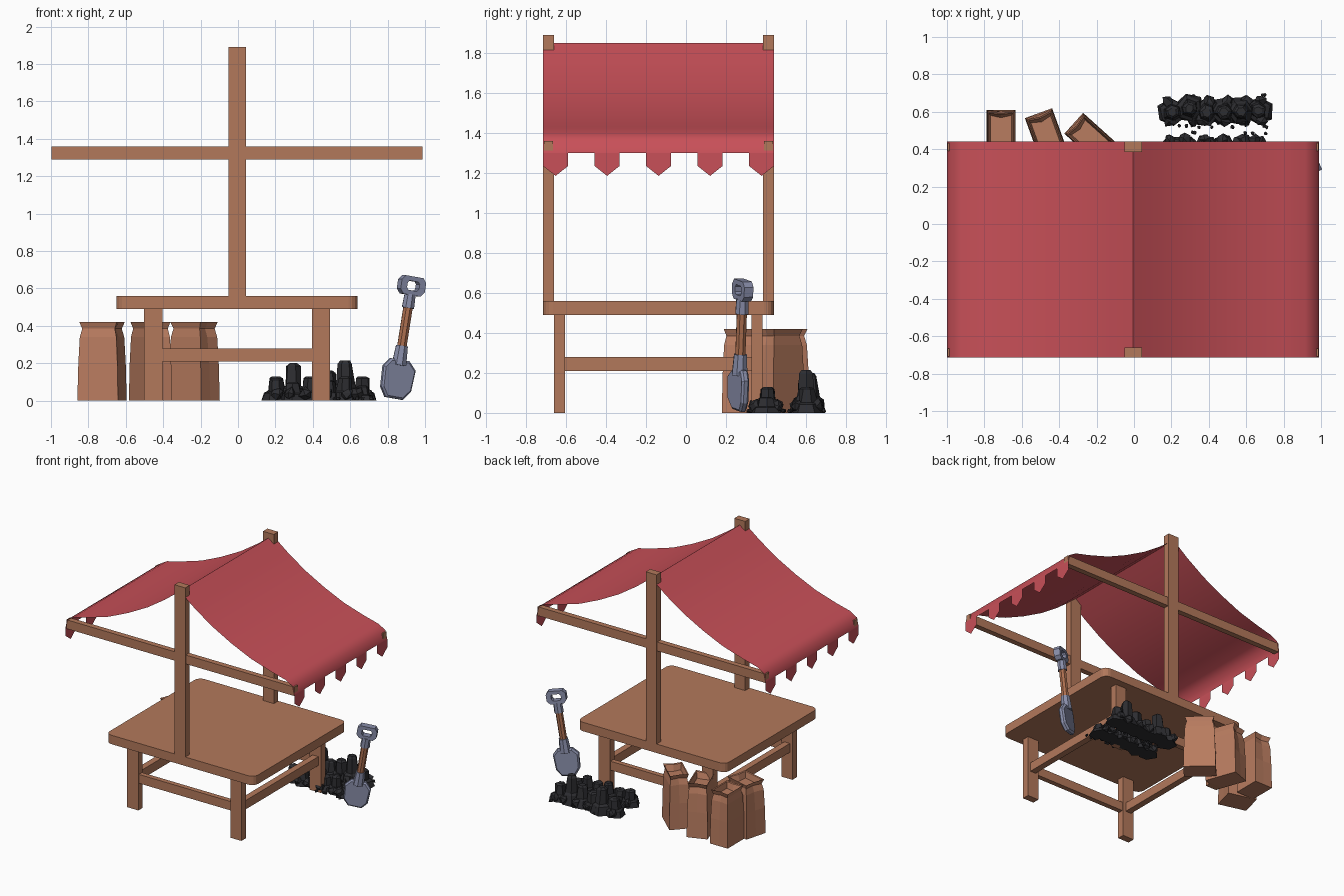
import bpy, bmesh, math, random
from mathutils import Matrix, Vector

random.seed(4)
cube = bpy.data.objects.get("Cube")
if cube:
    bpy.data.objects.remove(cube, do_unlink=True)


def material(name, rgb):
    m = bpy.data.materials.new(name)
    m.use_nodes = True
    m.diffuse_color = (*rgb, 1)
    m.node_tree.nodes["Principled BSDF"].inputs["Base Color"].default_value = (*rgb, 1)
    return m


WOOD = material("stall wood", (0.45, 0.19, 0.105))
CLOTH = material("red cloth", (0.58, 0.08, 0.098))
PAPER = material("brown paper", (0.48, 0.2, 0.115))
COAL = material("black coal", (0.026, 0.026, 0.03))
STEEL = material("blue grey steel", (0.25, 0.27, 0.4))
SHAFT = material("shaft wood", (0.42, 0.16, 0.08))
CX = -0.005  # centre line of the stall


def finish(name, bm, mat, matrix=None):
    if matrix:
        bm.transform(matrix)
    me = bpy.data.meshes.new(name)
    bm.to_mesh(me)
    bm.free()
    me.materials.append(mat)
    ob = bpy.data.objects.new(name, me)
    bpy.context.collection.objects.link(ob)
    return ob


def box(name, x, y, z, mat=WOOD, matrix=None, bevel=0):
    """Box from (low, high) pairs, with optional rounding of upright edges."""
    bm = bmesh.new()
    bmesh.ops.create_cube(bm, size=1)
    for v in bm.verts:
        v.co = [(a + b) / 2 + c * (b - a) for (a, b), c in zip((x, y, z), v.co)]
    if bevel:
        upright = [e for e in bm.edges if abs(e.verts[0].co.z - e.verts[1].co.z) > 0.01]
        bmesh.ops.bevel(bm, geom=upright, offset=bevel, segments=4, profile=0.5, affect='EDGES')
    return finish(name, bm, mat, matrix)


def loft(bm, rings):
    """Skin equal-length point rings and cap both ends."""
    loops = [[bm.verts.new(p) for p in r] for r in rings]
    n = len(loops[0])
    for a, b in zip(loops, loops[1:]):
        for i in range(n):
            bm.faces.new((a[i], a[(i + 1) % n], b[(i + 1) % n], b[i]))
    bm.faces.new(loops[0][::-1])
    bm.faces.new(loops[-1])


# Table top, posts, beams, legs and stretchers
box("table_top", (CX - 0.645, CX + 0.645), (-0.715, 0.44), (0.49, 0.56), bevel=0.05)
for label, y0, y1 in (("front", -0.715, -0.66), ("back", 0.385, 0.44)):
    box(label + "_post", (CX - 0.047, CX + 0.047), (y0, y1), (0.56, 1.89))
    box(label + "_beam", (CX - 0.992, CX + 0.992), (y0 + 0.006, y1 - 0.006), (1.29, 1.36))
for label, y0, y1 in (("front", -0.66, -0.605), ("back", 0.327, 0.382)):
    for side, s in (("left", 1), ("right", -1)):
        xs = sorted((CX + s * 0.4, CX + s * 0.497))
        box(f"{label}_{side}_leg", xs, (y0, y1), (0, 0.49))
    box(label + "_stretcher", (CX - 0.4, CX + 0.4), (y0 + 0.008, y1 - 0.008), (0.21, 0.28))
for side, s in (("left", 1), ("right", -1)):
    xs = sorted((CX + s * 0.425, CX + s * 0.475))
    box(side + "_stretcher", xs, (-0.605, 0.327), (0.21, 0.28))

# Sagging cloth canopy with hanging pointed tabs
half = [(0.13, 1.75), (0.28, 1.65), (0.45, 1.56), (0.62, 1.485),
        (0.8, 1.43), (0.92, 1.4), (0.98, 1.365), (0.995, 1.3)]
profile = [(-x, z) for x, z in reversed(half)] + [(0, 1.85)] + half
bm = bmesh.new()
strip = [[bm.verts.new((CX + x, y, z)) for y in (-0.715, 0.44)] for x, z in profile]
for a, b in zip(strip, strip[1:]):
    bm.faces.new((a[0], b[0], b[1], a[1]))
for s in (-1, 1):
    for i in range(5):
        y = -0.652 + i * 0.2575
        tab = [(-0.063, 1.3), (-0.063, 1.235), (0, 1.185), (0.063, 1.235), (0.063, 1.3)]
        bm.faces.new([bm.verts.new((CX + s * 0.995, y + dy, z)) for dy, z in tab][::s])
bm.normal_update()
for f in bm.faces:
    f.smooth = True
for e in bm.edges:
    e.smooth = len(e.link_faces) < 2 or e.calc_face_angle() < 1
finish("canopy", bm, CLOTH)


# Paper bags: tapered body, pinched neck, flared open mouth
def bag(name, x, y, width, depth, turn):
    bm = bmesh.new()
    rings = []
    for z, k, tuck in ((0, 1, 0), (0.2, 0.96, 0.02), (0.34, 0.9, 0.06), (0.385, 0.8, 0.1),
                       (0.42, 0.92, 0.06), (0.415, 0.84, 0.06), (0.37, 0.72, 0.1)):
        w, d = width / 2 * k, depth / 2 * k
        t = w * (1 - tuck * 1.6)  # side gussets fold inward
        rings.append([(-w, -d, z), (w, -d, z), (t, 0, z), (w, d, z), (-w, d, z), (-t, 0, z)])
    loft(bm, rings)
    finish(name, bm, PAPER, Matrix.Translation((x, y, 0)) @ Matrix.Rotation(math.radians(turn), 4, 'Z'))


bag("front_bag", -0.727, 0.295, 0.225, 0.18, -15)
bag("back_bag_1", -0.712, 0.505, 0.21, 0.155, -90)
bag("back_bag_2", -0.468, 0.475, 0.25, 0.155, -70)
bag("back_bag_3", -0.235, 0.46, 0.235, 0.15, -42)


# Coal heaps: rugged tapered lumps, loose chunks and pebbles
def lump(bm, x, y, r, h):
    n, turn = 6, random.random() * 6
    rings = []
    for k, z in ((1, 0), (0.85, 0.33), (0.62, 0.4), (0.5, 0.92), (0.3, 1)):
        rings.append([(x + r * k * random.uniform(0.85, 1.15) * math.cos(turn + i * math.tau / n),
                       y + r * k * random.uniform(0.85, 1.15) * math.sin(turn + i * math.tau / n),
                       h * z) for i in range(n)])
    loft(bm, rings)


def chunk(bm, x, y, z, r):
    m = Matrix.Translation((x, y, z)) @ Matrix.Rotation(random.random() * 6, 4, Vector((1, random.random(), 1)))
    made = bmesh.ops.create_icosphere(bm, subdivisions=1, radius=r, matrix=m)
    for v in made["verts"]:
        v.co += Vector([random.uniform(-0.2, 0.2) * r for _ in range(3)])
        v.co.z = max(v.co.z, 0)


heaps = {"back_coal": (0.605, 0.078, (0.13, 0.2, 0.13, 0.16, 0.215, 0.13)),
         "front_coal": (0.4, 0.07, (0.12, 0.1, 0.13, 0.11, 0.13, 0.08))}
for name, (y, r, heights) in heaps.items():
    bm = bmesh.new()
    for i, h in enumerate(heights):
        x = 0.205 + i * 0.092
        lump(bm, x, y + random.uniform(-0.015, 0.015), r, h)
        for s in (-1, 1):
            chunk(bm, x + random.uniform(-0.03, 0.03), y + s * 0.05, 0.035, 0.036)
    for i in range(14):
        x, s = random.uniform(0.17, 0.72), random.choice((-1, 1))
        chunk(bm, x, y + s * random.uniform(0.075, 0.09), 0.01, 0.011)
    finish(name, bm, COAL)

# Shovel leaning slightly to the left, built upright and then tilted
lean = (Matrix.Translation((0.832, 0.262, 0.012)) @ Matrix.Rotation(math.radians(9), 4, 'Y')
        @ Matrix.Rotation(math.radians(-2), 4, 'X') @ Matrix.Rotation(math.radians(25), 4, 'Z'))


def rod(name, z0, z1, r0, r1, mat):
    bm = bmesh.new()
    bmesh.ops.create_cone(bm, cap_ends=True, segments=8, radius1=r0, radius2=r1, depth=z1 - z0)
    finish(name, bm, mat, lean @ Matrix.Translation((0, 0, (z0 + z1) / 2)))


# Dished blade
outline = [(-0.05, 0), (0.05, 0), (0.088, 0.05), (0.095, 0.165), (0.055, 0.21),
           (-0.055, 0.21), (-0.095, 0.165), (-0.088, 0.05)]
bm = bmesh.new()
loft(bm, [[(x * k, y - 1.5 * x * x, 0.105 + (z - 0.105) * k) for x, z in outline]
          for y, k in ((-0.014, 0.9), (-0.004, 1), (0.016, 1), (0.028, 0.88))])
bmesh.ops.recalc_face_normals(bm, faces=bm.faces)
finish("shovel_blade", bm, STEEL, lean)
rod("blade_socket", 0.18, 0.285, 0.042, 0.034, STEEL)
rod("shovel_shaft", 0.27, 0.51, 0.027, 0.027, SHAFT)
rod("grip_socket", 0.49, 0.565, 0.035, 0.032, STEEL)

# Ring grip
bm = bmesh.new()
grip = [(-0.05, 0.56), (0.05, 0.56), (0.072, 0.585), (0.072, 0.635), (0.052, 0.66),
        (-0.052, 0.66), (-0.072, 0.635), (-0.072, 0.585)]
loops = []
for y, k in ((-0.025, 1), (0.025, 1), (0.025, 0.5), (-0.025, 0.5)):
    loops.append([bm.verts.new((x * k, y, 0.61 + (z - 0.61) * k)) for x, z in grip])
for a, b in zip(loops, loops[1:] + loops[:1]):
    for i in range(8):
        j = (i + 1) % 8
        bm.faces.new((a[i], a[j], b[j], b[i]))
bmesh.ops.recalc_face_normals(bm, faces=bm.faces)
finish("shovel_grip", bm, STEEL, lean)
